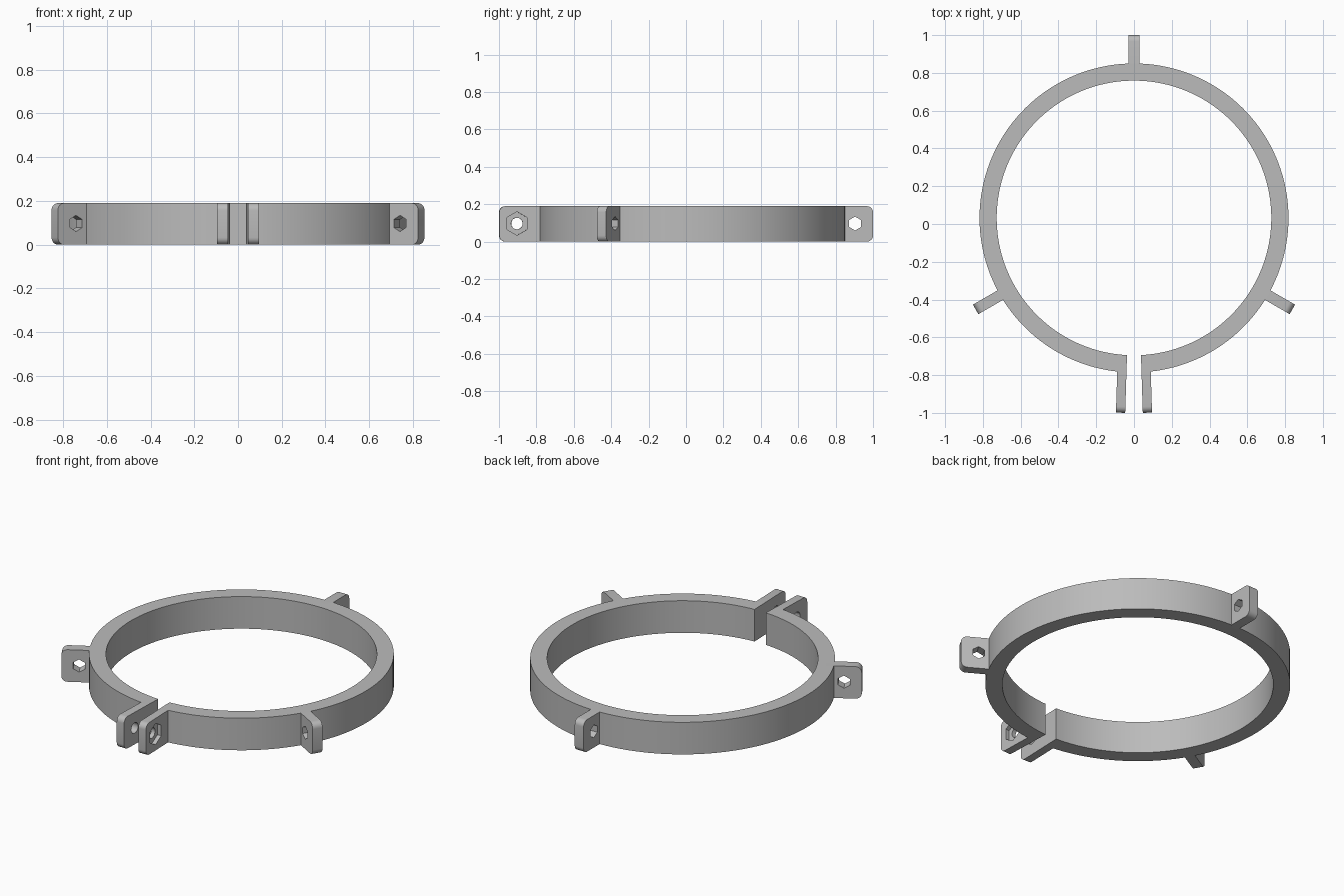
import bpy
import bmesh
from math import sin, cos, asin, pi, radians
from mathutils import Matrix

if "Cube" in bpy.data.objects:
    bpy.data.objects.remove(bpy.data.objects["Cube"], do_unlink=True)

HEIGHT = 0.19
CENTRE_Y = 0.032
R_IN, R_OUT = 0.727, 0.818
GAP = 0.037               # half gap at the inside of the band
TILT = radians(1.8)       # splay of the clamp ears
HOLE_Z = 0.097

grey = bpy.data.materials.new("grey_plastic")
grey.use_nodes = True
colour = (0.5, 0.5, 0.5, 1)
grey.diffuse_color = colour
grey.node_tree.nodes["Principled BSDF"].inputs["Base Color"].default_value = colour


def prism(name, outline, w0, w1, matrix):
    """Extrude an (outward, up) outline across its thickness w0..w1."""
    bm = bmesh.new()
    face = bm.faces.new([bm.verts.new((u, w0, v)) for u, v in outline])
    top = bmesh.ops.extrude_face_region(bm, geom=[face])["geom"]
    moved = [g for g in top if isinstance(g, bmesh.types.BMVert)]
    bmesh.ops.translate(bm, verts=moved, vec=(0, w1 - w0, 0))
    return finish(name, bm, matrix)


def finish(name, bm, matrix):
    bmesh.ops.recalc_face_normals(bm, faces=bm.faces)
    bm.transform(matrix)
    mesh = bpy.data.meshes.new(name)
    bm.to_mesh(mesh)
    bm.free()
    mesh.materials.append(grey)
    obj = bpy.data.objects.new(name, mesh)
    bpy.context.collection.objects.link(obj)
    return obj


def polygon(u, r, sides):
    """Regular outline with a corner pointing up."""
    return [(u + r * sin(2 * pi * i / sides), HOLE_Z + r * cos(2 * pi * i / sides))
            for i in range(sides)]


def tab_outline(u0, u1, r=0.033, steps=6):
    """Plate with its two outer corners rounded."""
    pts = [(u0, 0)]
    for cz, start in ((r, -pi / 2), (HEIGHT - r, 0)):
        for i in range(steps + 1):
            a = start + pi / 2 * i / steps
            pts.append((u1 - r + r * cos(a), cz + r * sin(a)))
    return pts + [(u0, HEIGHT)]


def cut(obj, cutter):
    """Subtract the cutter, then discard it."""
    cutter.hide_render = True
    mod = obj.modifiers.new("cut", "BOOLEAN")
    mod.operation = "DIFFERENCE"
    mod.solver = "EXACT"
    mod.object = cutter
    graph = bpy.context.evaluated_depsgraph_get()
    mesh = bpy.data.meshes.new_from_object(obj.evaluated_get(graph))
    obj.modifiers.clear()
    obj.data = mesh
    bpy.data.objects.remove(cutter, do_unlink=True)


parts = []

# Open band
bm = bmesh.new()
rings = []
SEGS = 144
for i in range(SEGS + 1):
    ring = []
    for r, z in ((R_IN, 0), (R_OUT, 0), (R_OUT, HEIGHT), (R_IN, HEIGHT)):
        half = asin((GAP + (r - R_IN) * sin(TILT)) / r)
        a = -pi / 2 + half + (2 * pi - 2 * half) * i / SEGS
        ring.append(bm.verts.new((r * cos(a), r * sin(a), z)))
    rings.append(ring)
for a, b in zip(rings, rings[1:]):
    for k in range(4):
        n = (k + 1) % 4
        bm.faces.new((a[k], a[n], b[n], b[k]))
bm.faces.new(rings[0])
bm.faces.new(rings[-1])
parts.append(finish("clamp_band", bm, Matrix.Translation((0, CENTRE_Y, 0))))

# Three mounting lugs with hexagonal holes
for name, angle in (("back_lug", 90), ("right_lug", 210), ("left_lug", 330)):
    place = Matrix.Translation((0, CENTRE_Y, 0)) @ Matrix.Rotation(radians(angle), 4, "Z")
    lug = prism(name, tab_outline(0.77, 0.968), -0.029, 0.029, place)
    cut(lug, prism("hole_cutter", polygon(0.872, 0.037, 6), -0.1, 0.1, place))
    parts.append(lug)

# Two clamp ears with a bolt hole; the left one has a nut recess outside
for name, s in (("left_ear", 1), ("right_ear", -1)):
    place = (Matrix.Translation((s * GAP, CENTRE_Y - R_IN, 0))
             @ Matrix.Rotation(-pi / 2 + s * TILT, 4, "Z"))
    ear = prism(name, tab_outline(0.045, 0.305), 0, s * 0.049, place)
    cut(ear, prism("hole_cutter", polygon(0.21, 0.031, 24), -0.1, 0.1, place))
    if s > 0:
        cut(ear, prism("nut_cutter", polygon(0.21, 0.063, 6), 0.025, 0.1, place))
    parts.append(ear)

# Smooth the curved surfaces, keep edges sharp
bpy.ops.object.select_all(action="DESELECT")
for obj in parts:
    obj.select_set(True)
bpy.context.view_layer.objects.active = parts[0]
bpy.ops.object.shade_smooth_by_angle(angle=radians(30))
